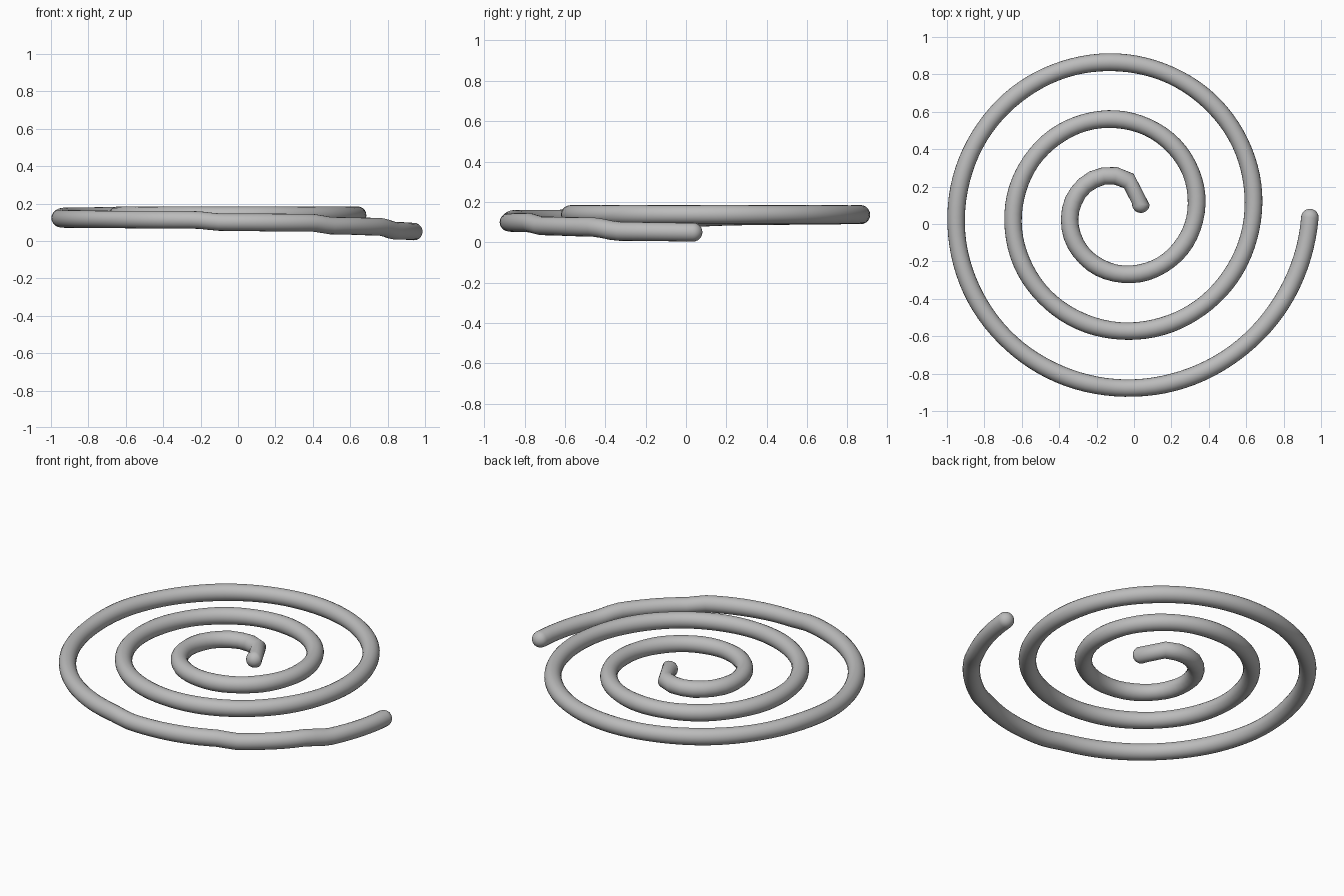
import bpy, bmesh, math
from mathutils import Vector

cube = bpy.data.objects.get("Cube")
if cube:
    bpy.data.objects.remove(cube)

TUBE = 0.047                    # tube radius
PITCH = 0.305                   # spacing between coils
CENTRE = (-0.08, 0.07)
START, END = 0.30, 6 * math.pi - 0.035
STEPS, SIDES, CAP = 220, 20, 6

# Height along the last turn, in degrees: the rope sags in small steps
SAG = [(110, 0.137), (165, 0.132), (195, 0.117), (260, 0.113), (270, 0.100),
       (299, 0.097), (307, 0.081), (327, 0.076), (337, 0.054), (360, 0.050)]


def height(t):
    d = math.degrees(t) - 720
    if d <= SAG[0][0]:
        return SAG[0][1]
    for (a, za), (b, zb) in zip(SAG, SAG[1:]):
        if d <= b:
            f = (d - a) / (b - a)
            return za + (zb - za) * f * f * (3 - 2 * f)
    return SAG[-1][1]


def spiral(t):
    r = 0.1075 + PITCH * t / (2 * math.pi)
    return Vector((CENTRE[0] + r * math.cos(t), CENTRE[1] + r * math.sin(t), height(t)))


def tangent(t):
    return (spiral(t + 0.01) - spiral(t - 0.01)).normalized()


# Stations along the rope: centre, direction, radius, with rounded ends
stations = []
head, head_dir = spiral(START), tangent(START)
tail, tail_dir = spiral(END), tangent(END)
for i in range(1, CAP):
    a = math.pi / 2 * i / CAP
    stations.append((head - head_dir * TUBE * math.cos(a), head_dir, TUBE * math.sin(a)))
for i in range(STEPS + 1):
    # even spacing by arc length on a spiral
    f = i / STEPS
    t = START + (END - START) * (0.25 * f + 0.75 * math.sqrt(f))
    stations.append((spiral(t), tangent(t), TUBE * (1 + 0.015 * math.sin(t * 9))))
for i in range(CAP - 1, 0, -1):
    a = math.pi / 2 * i / CAP
    stations.append((tail + tail_dir * TUBE * math.cos(a), tail_dir, TUBE * math.sin(a)))

# Sweep a circle through the stations
bm = bmesh.new()
rings = []
for pos, direction, radius in stations:
    side = direction.cross(Vector((0, 0, 1))).normalized()
    up = side.cross(direction)
    rings.append([bm.verts.new(pos + radius * (side * math.cos(a) + up * math.sin(a)))
                  for a in (2 * math.pi * k / SIDES for k in range(SIDES))])
for r0, r1 in zip(rings, rings[1:]):
    for k in range(SIDES):
        n = (k + 1) % SIDES
        bm.faces.new((r0[k], r0[n], r1[n], r1[k]))

# Close both tips with a fan
for ring, tip in ((rings[0], head - head_dir * TUBE), (rings[-1], tail + tail_dir * TUBE)):
    v = bm.verts.new(tip)
    for k in range(SIDES):
        bm.faces.new((ring[k], ring[(k + 1) % SIDES], v))
bmesh.ops.recalc_face_normals(bm, faces=bm.faces[:])

mesh = bpy.data.meshes.new("spiral_coil")
bm.to_mesh(mesh)
bm.free()
coil = bpy.data.objects.new("spiral_coil", mesh)
bpy.context.collection.objects.link(coil)

# Plain grey
grey = bpy.data.materials.new("grey")
grey.use_nodes = True
colour = (0.5, 0.5, 0.5, 1)
grey.diffuse_color = colour
grey.node_tree.nodes["Principled BSDF"].inputs["Base Color"].default_value = colour
mesh.materials.append(grey)

# Smooth shading
bpy.ops.object.select_all(action='DESELECT')
coil.select_set(True)
bpy.context.view_layer.objects.active = coil
bpy.ops.object.shade_smooth_by_angle(angle=math.radians(60))
